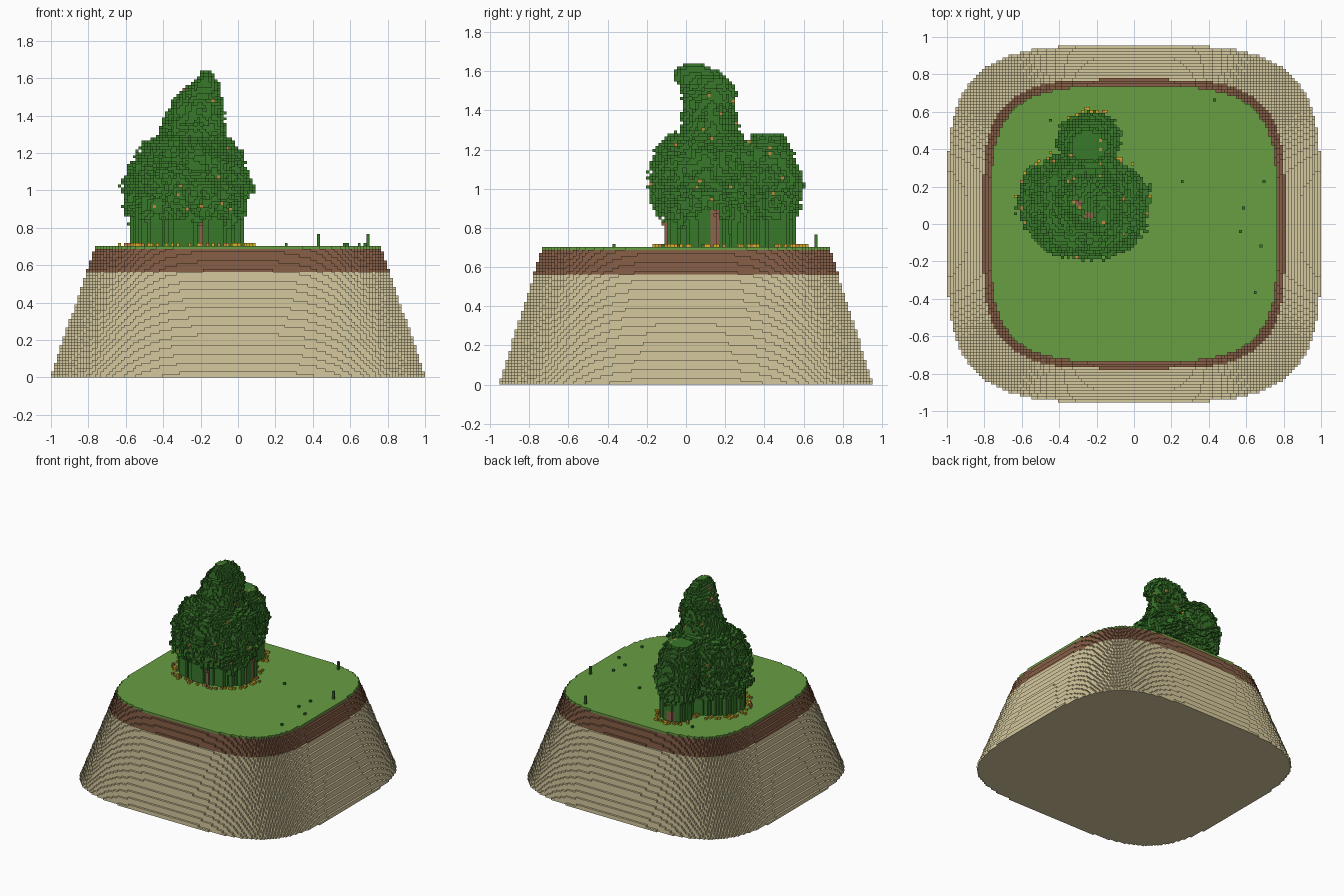
import bpy, bmesh, math, random
from mathutils import Vector, noise

if "Cube" in bpy.data.objects:
    bpy.data.objects.remove(bpy.data.objects["Cube"])
random.seed(4)
V = 1 / 64                      # edge of one block
SAND, SOIL, LAYERS = 36, 44, 45  # layer counts from the ground up
SQUARE = 3.9                    # squareness of the island outline


def material(name, srgb):
    lin = [(c / 255 / 12.92 if c < 11 else ((c / 255 + .055) / 1.055) ** 2.4) for c in srgb]
    m = bpy.data.materials.new(name)
    m.use_nodes = True
    m.diffuse_color = (*lin, 1)
    m.node_tree.nodes["Principled BSDF"].inputs["Base Color"].default_value = (*lin, 1)
    return m


sand = material("sand", (214, 201, 158))
soil = material("soil", (135, 96, 72))
grass = material("grass", (104, 159, 67))
leaf = material("leaf green", (57, 120, 43))
bark = material("bark", (142, 98, 76))
yellow = material("yellow leaf", (218, 175, 36))
orange = material("orange leaf", (196, 136, 64))


def make_object(name, bm, mats):
    mesh = bpy.data.meshes.new(name)
    bm.to_mesh(mesh)
    bm.free()
    for m in mats:
        mesh.materials.append(m)
    ob = bpy.data.objects.new(name, mesh)
    bpy.context.collection.objects.link(ob)
    return ob


# ---- island: stacked rounded-square layers with stepped outlines ----
def outline(a, b):
    quarter = []
    for j in range(math.floor(b + .49)):
        w = max(1, round(a * (1 - ((j + .5) / b) ** SQUARE) ** (1 / SQUARE)))
        if quarter and quarter[-1][0] == w:
            quarter[-1] = (w, j + 1)
        else:
            if quarter:
                quarter.append((w, j))
            quarter.append((w, j + 1))
    right = [(x, -y) for x, y in reversed(quarter)] + quarter
    return right + [(-x, -y) for x, y in right]


def island(name, start, end, mat):
    bm = bmesh.new()
    for k in range(start, end):
        f = k / (LAYERS - 1)
        pts = outline(64 - 15 * f, 61 - 14 * f)
        low = [bm.verts.new((x * V, y * V, k * V)) for x, y in pts]
        high = [bm.verts.new((x * V, y * V, (k + 1) * V)) for x, y in pts]
        bm.faces.new(high)
        if k == 0:
            bm.faces.new(low[::-1])
        for i in range(len(pts)):
            n = (i + 1) % len(pts)
            bm.faces.new((low[i], low[n], high[n], high[i]))
    return make_object(name, bm, [mat])


island("sand_base", 0, SAND, sand)
island("soil_band", SAND, SOIL, soil)
island("grass_top", SOIL, LAYERS, grass)


# ---- block builder: only the exposed sides of a set of blocks ----
def blocks(name, cells, mats):
    bm, verts = bmesh.new(), {}

    def vert(p):
        if p not in verts:
            verts[p] = bm.verts.new([c * V for c in p])
        return verts[p]

    for cell, colour in cells.items():
        for axis in range(3):
            u, w = (axis + 1) % 3, (axis + 2) % 3
            for s in (0, 1):
                near = list(cell)
                near[axis] += 2 * s - 1
                if tuple(near) in cells or near[2] < LAYERS:
                    continue
                corners = []
                for du, dw in ((0, 0), (1, 0), (1, 1), (0, 1)):
                    p = list(cell)
                    p[axis] += s
                    p[u] += du
                    p[w] += dw
                    corners.append(vert(tuple(p)))
                bm.faces.new(corners if s else corners[::-1]).material_index = colour
    return make_object(name, bm, mats)


# ---- trees: cross-sections (height, centre x, centre y, radius x, radius y) ----
TALL = [(.70, -.27, .12, .30, .23), (.84, -.27, .12, .30, .23), (.9, -.27, .10, .32, .25),
        (1.0, -.26, .10, .34, .27), (1.1, -.26, .10, .31, .26), (1.2, -.25, .10, .28, .24),
        (1.26, -.26, .11, .22, .20), (1.3, -.24, .12, .17, .15), (1.4, -.23, .12, .16, .13),
        (1.5, -.21, .12, .12, .14), (1.56, -.18, .08, .08, .13), (1.6, -.17, .05, .05, .11),
        (1.64, -.17, .03, .03, .05)]
SMALL = [(.70, -.24, .46, .12, .10), (.84, -.24, .46, .12, .10), (.9, -.24, .45, .15, .13),
         (1.05, -.24, .45, .165, .135), (1.2, -.24, .43, .14, .12), (1.28, -.24, .41, .09, .09)]


def section(profile, z):
    for lo, hi in zip(profile, profile[1:]):
        if lo[0] <= z <= hi[0]:
            t = (z - lo[0]) / (hi[0] - lo[0])
            return [p + (q - p) * t for p, q in zip(lo[1:], hi[1:])]


def tree_cells(profile):
    cells = {}
    for k in range(LAYERS, 106):
        z = (k + .5) * V
        sec = section(profile, z)
        if not sec:
            continue
        cx, cy, rx, ry = sec
        for i in range(-44, 12):
            for j in range(-16, 44):
                x, y = (i + .5) * V, (j + .5) * V
                d = math.hypot((x - cx) / rx, (y - cy) / ry)
                if d > 1.4:
                    continue
                if z < .85 + .1 * noise.noise(Vector((x, y, 0)) * 11):
                    # hanging curtain, constant down its height
                    rough = .1 * noise.noise(Vector((x, y, 0)) * 38)
                else:
                    # drooping tiers with ragged edges
                    lump = noise.noise(Vector((x, y, z)) * 8)
                    tier = (z / .09 + 2 * lump) % 1
                    rag = noise.noise(Vector((x, y, z * .6)) * 40)
                    rough = .13 * lump + .2 * (.5 - tier) + .09 * rag - .01
                if d < 1 + rough:
                    r = random.random()
                    cells[i, j, k] = 2 if r < .006 and z > .86 else 0
    return cells


tall, small = tree_cells(TALL), tree_cells(SMALL)
small = {c: m for c, m in small.items() if c not in tall}


# trunk showing through gaps in the leaves
def show_trunk(cells, rule, top):
    for c in cells:
        if c[2] * V < top and rule(c[0] * V, c[1] * V):
            cells[c] = 1


show_trunk(tall, lambda x, y: abs(x + .2) < .012 and y < -.08, .82)
show_trunk(tall, lambda x, y: abs(y - .14) < .02 and x > -.1, .88)
show_trunk(tall, lambda x, y: abs(x + .25) < .03 and abs(y - .04) < .017, 1.7)
show_trunk(tall, lambda x, y: abs(x + .3) < .015 and abs(y - .1) < .02, 1.7)
show_trunk(small, lambda x, y: abs(x + .26) < .035 and y > .5, .78)

leaf_mats = [leaf, bark, orange]
blocks("tall_tree", tall, leaf_mats)
blocks("small_tree", small, leaf_mats)

# ---- fallen leaves around the trees ----
litter = {}
for profile, count in ((TALL, 75), (SMALL, 30)):
    cx, cy, rx, ry = profile[0][1:]
    for n in range(count):
        ang, r = random.uniform(0, math.tau), random.uniform(.02, .065)
        x, y = cx + (rx + r) * math.cos(ang), cy + (ry + r) * math.sin(ang)
        cell = (math.floor(x / V), math.floor(y / V), LAYERS)
        if cell not in tall and cell not in small:
            litter[cell] = random.choice((0, 0, 1))
blocks("fallen_leaves", litter, [yellow, orange])

# ---- grass blades (x, y, height in blocks) ----
blades = {}
for x, y, h in ((.43, .66, 4), (.7, .23, 4), (.25, .23, 1), (.59, .08, 1), (.57, -.04, 1),
                (.68, -.11, 1), (.65, -.37, 1), (-.44, .55, 1)):
    for k in range(h):
        blades[math.floor(x / V), math.floor(y / V), LAYERS + k] = 0
blocks("grass_blades", blades, [leaf])
